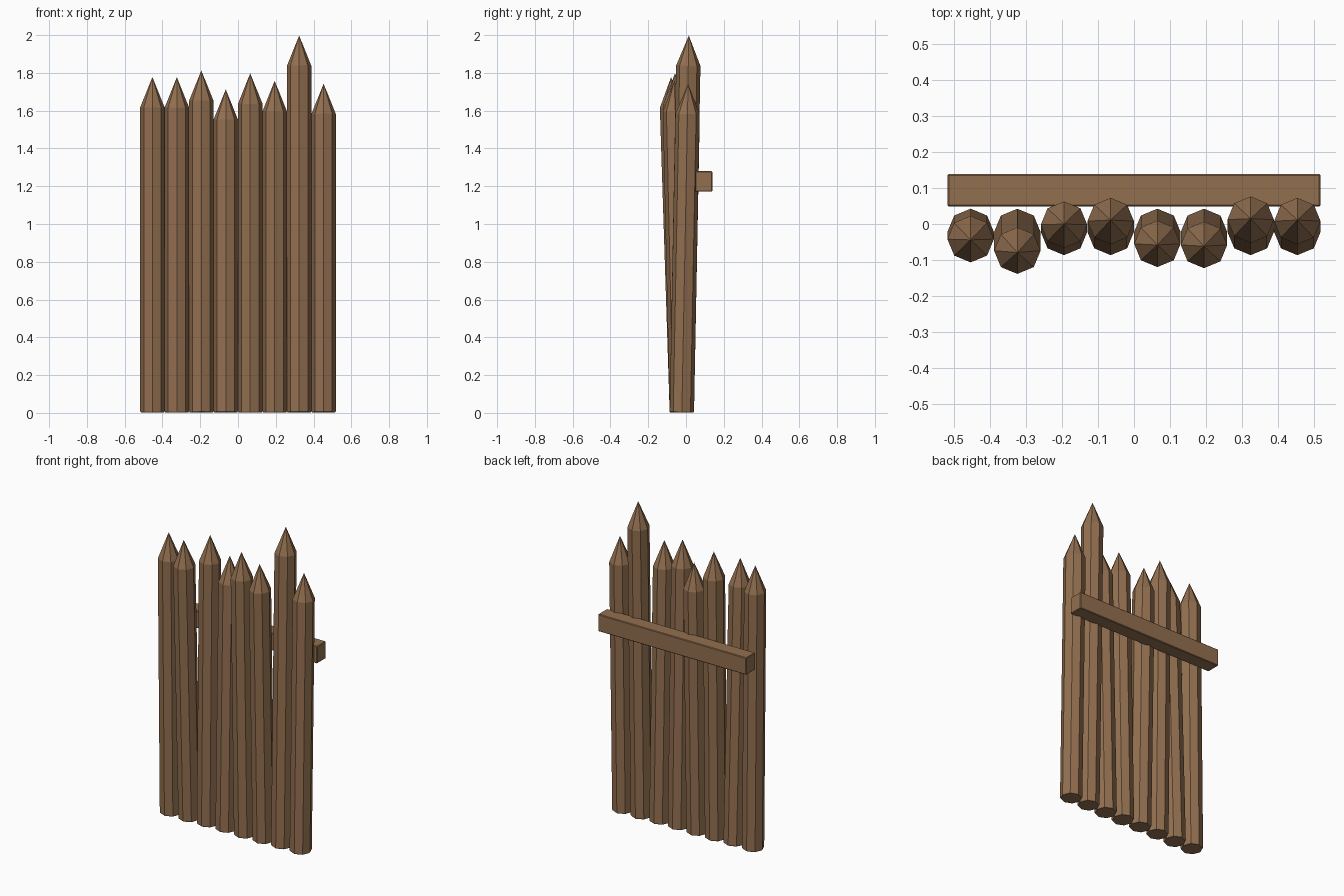
import bpy, bmesh, math

cube = bpy.data.objects.get("Cube")
if cube:
    bpy.data.objects.remove(cube, do_unlink=True)

wood = bpy.data.materials.new("brown wood")
wood.use_nodes = True
colour = (0.29, 0.16, 0.08, 1)
wood.diffuse_color = colour
wood.node_tree.nodes["Principled BSDF"].inputs["Base Color"].default_value = colour

RADIUS, SIDES, SPACING = 0.0645, 8, 0.1295
TIP, BASE_Y, BASE_Z = 0.16, -0.022, 0.003


def add_object(name, bm):
    bmesh.ops.recalc_face_normals(bm, faces=bm.faces)
    mesh = bpy.data.meshes.new(name)
    bm.to_mesh(mesh)
    bm.free()
    mesh.materials.append(wood)
    obj = bpy.data.objects.new(name, mesh)
    bpy.context.collection.objects.link(obj)
    return obj


def stake(name, x, height, lean):
    """Eight-sided log with a pointed top, leaning by a y offset at its shoulder."""
    bm = bmesh.new()
    shoulder = height - TIP
    rings = []
    for z, r in ((0, RADIUS * 0.95), (0.005, RADIUS), (shoulder, RADIUS)):
        rings.append([bm.verts.new((r * math.cos(a), r * math.sin(a), z))
                      for a in (i * math.tau / SIDES for i in range(SIDES))])
    apex = bm.verts.new((0, 0, height))
    bm.faces.new(rings[0])
    for i in range(SIDES):
        j = (i + 1) % SIDES
        for low, high in zip(rings, rings[1:]):
            bm.faces.new((low[i], low[j], high[j], high[i]))
        bm.faces.new((rings[-1][i], rings[-1][j], apex))
    obj = add_object(name, bm)
    obj.location = (x, BASE_Y, BASE_Z)
    obj.rotation_euler.x = -math.atan2(lean, shoulder)


# Row of stakes: height and backward lean of each
stakes = [(1.775, -0.02), (1.775, -0.052), (1.81, 0.02), (1.71, 0.03),
          (1.795, -0.033), (1.755, -0.036), (1.995, 0.034), (1.74, 0.03)]
for i, (height, lean) in enumerate(stakes):
    stake(f"stake_{i + 1}", (i - 3.5) * SPACING, height, lean)

# Rail across the back
bm = bmesh.new()
bmesh.ops.create_cube(bm, size=1)
bmesh.ops.scale(bm, vec=(1.036, 0.09, 0.108), verts=bm.verts)
bmesh.ops.bevel(bm, geom=bm.edges[:], offset=0.004, segments=1, affect='EDGES')
rail = add_object("back_rail", bm)
rail.location = (0, 0.094, 1.226)
